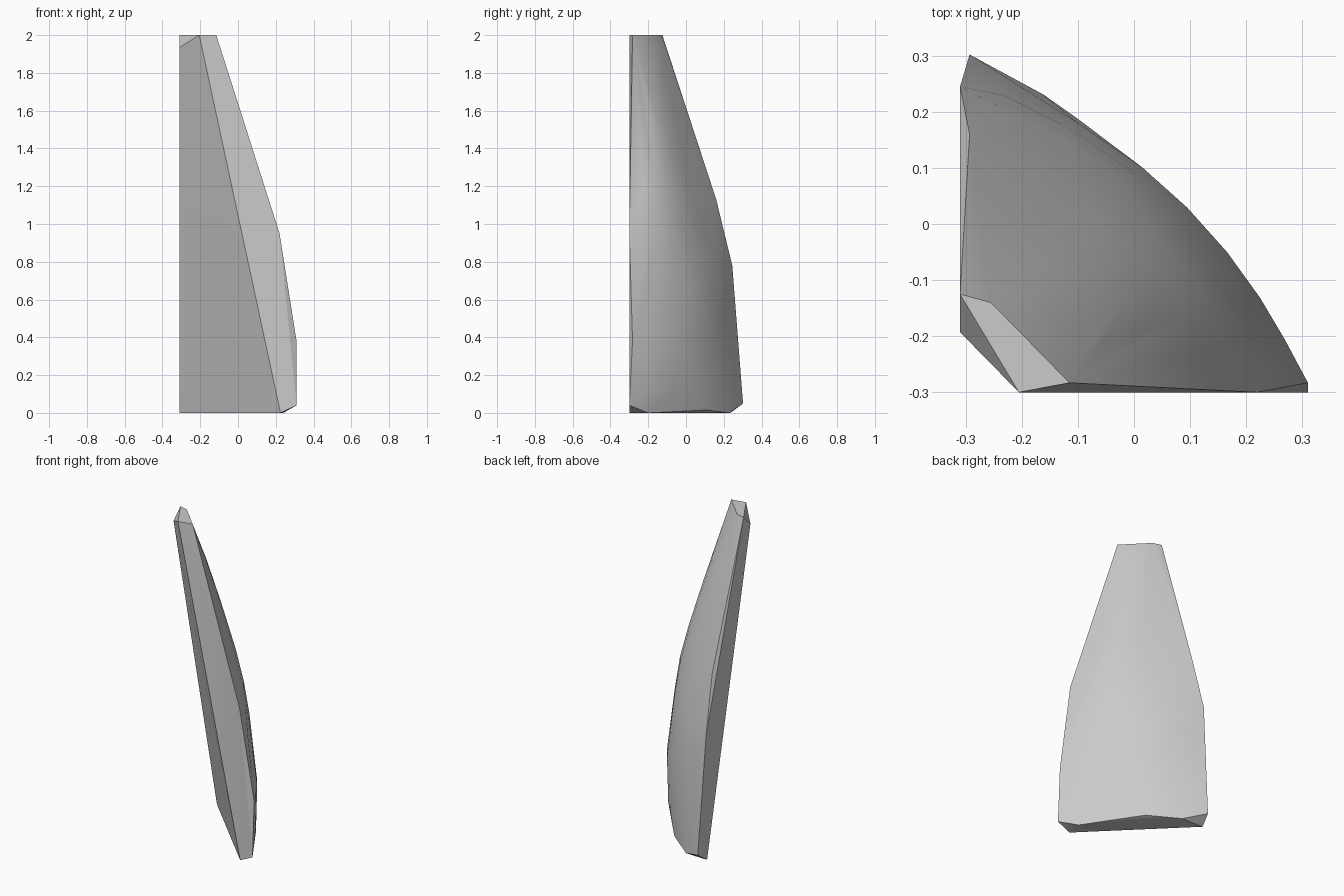
import bpy
import bmesh
from mathutils import Vector

cube = bpy.data.objects.get("Cube")
if cube:
    bpy.data.objects.remove(cube, do_unlink=True)

stone = bpy.data.materials.new("stone grey")
stone.use_nodes = True
grey = (0.6, 0.6, 0.6, 1)
stone.diffuse_color = grey
stone.node_tree.nodes["Principled BSDF"].inputs["Base Color"].default_value = grey

# Inner slab corners (flat leaning face) and the small tip facet
inner = [(-0.205, -0.3, 2), (-0.31, -0.193, 1.935), (0.225, -0.3, 0), (-0.31, 0.235, 0)]
tip = [(-0.31, -0.125, 2), (-0.255, -0.14, 2), (-0.115, -0.283, 2)]
# Chipped lower rim of the curved outer face
rim = [(0.31, -0.3, 0.04), (0.24, -0.2, 0), (0.005, 0.108, 0.015), (-0.162, 0.231, 0), (-0.293, 0.302, 0.05)]
# The two long edges that bound the outer face
left_edge = [(-0.293, 0.302, 0.05), (-0.31, 0.245, 0.78), (-0.293, 0.16, 1.13), (-0.31, -0.125, 2)]
right_edge = [(0.31, -0.3, 0.04), (0.31, -0.283, 0.38), (0.22, -0.3, 0.95), (-0.115, -0.283, 2)]


def at_height(edge, z):
    """Point on a rising edge at height z."""
    for a, b in zip(edge, edge[1:]):
        if a[2] <= z <= b[2]:
            return Vector(a).lerp(Vector(b), (z - a[2]) / (b[2] - a[2]))


# Bowed sections (height, bulge, skew) give the outer face its curve,
# fuller towards the right-hand edge near the top
points = inner + tip + rim + left_edge + right_edge
outward = Vector((1, 1, 0)).normalized()
for z, bulge, skew in ((0.12, 0.077, 0), (0.4, 0.088, 0), (0.62, 0.092, 0), (0.8, 0.089, 0.17),
                       (1.0, 0.08, 0.45), (1.2, 0.0745, 0.53), (1.5, 0.057, 0.65), (1.75, 0.036, 0.85)):
    a, b = at_height(left_edge, z), at_height(right_edge, z)
    for s in (0.09, 0.25, 0.42, 0.55, 0.68, 0.8, 0.9):
        bow = bulge * 4 * s * (1 - s) * (1 + skew * (2 * s - 1))
        points.append(a.lerp(b, s) + outward * bow)

# Convex shell around all the points
bm = bmesh.new()
for p in points:
    bm.verts.new(p)
bmesh.ops.remove_doubles(bm, verts=bm.verts, dist=0.001)
hull = bmesh.ops.convex_hull(bm, input=bm.verts)
loose = {g for g in hull["geom_interior"] + hull["geom_unused"] if isinstance(g, bmesh.types.BMVert)}
bmesh.ops.delete(bm, geom=list(loose), context='VERTS')
bmesh.ops.dissolve_limit(bm, angle_limit=0.02, verts=bm.verts, edges=bm.edges)
bmesh.ops.recalc_face_normals(bm, faces=bm.faces)

mesh = bpy.data.meshes.new("stone_shard")
bm.to_mesh(mesh)
bm.free()
mesh.materials.append(stone)
shard = bpy.data.objects.new("stone_shard", mesh)
bpy.context.collection.objects.link(shard)

# Smooth curved face, crisp chipped edges
bpy.context.view_layer.objects.active = shard
shard.select_set(True)
bpy.ops.object.shade_smooth_by_angle(angle=0.45)
